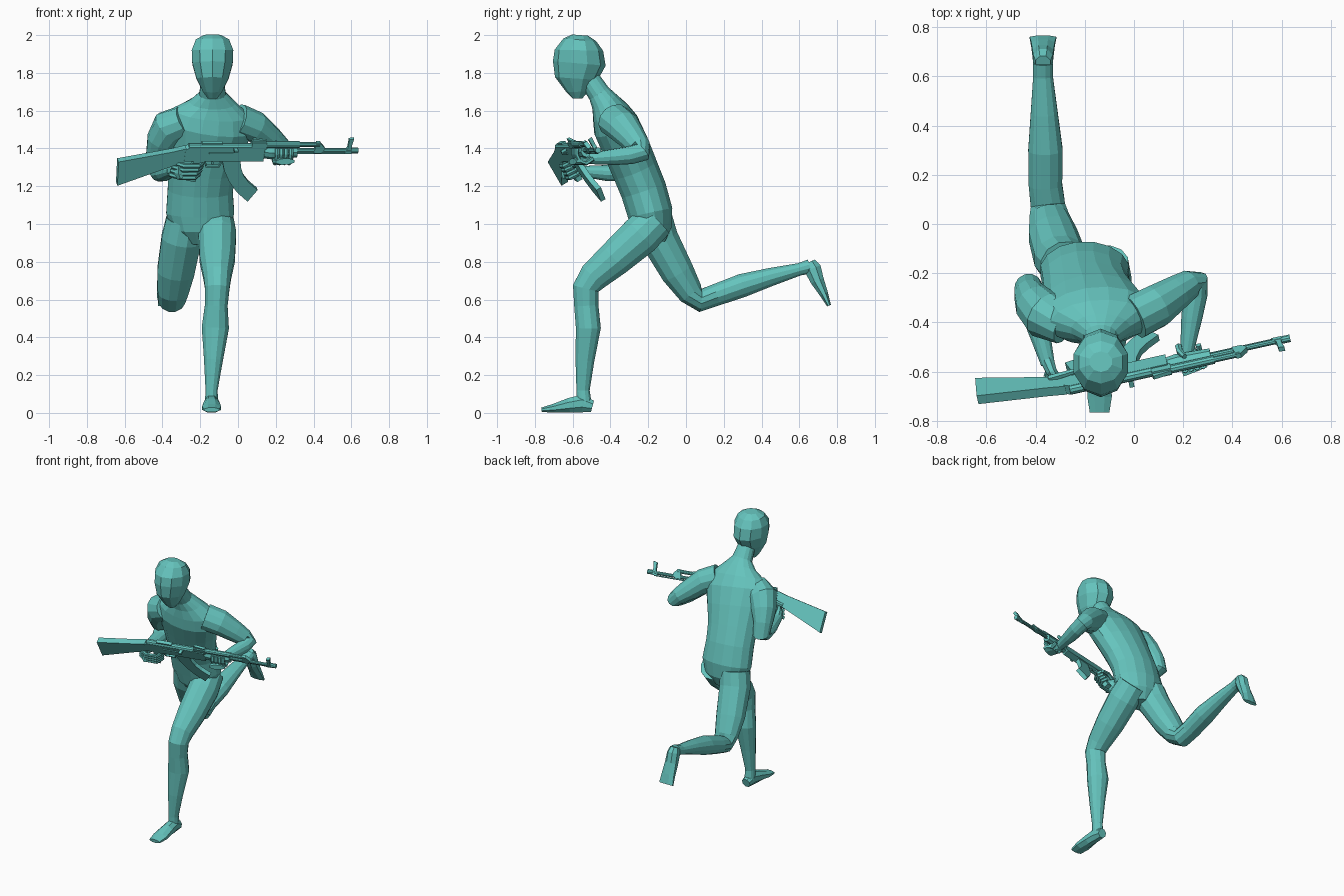
import bpy, bmesh, math
from mathutils import Vector, Matrix

TEAL = bpy.data.materials.new("teal")
TEAL.diffuse_color = (0.13, 0.55, 0.51, 1)

# Rifle frame: x along the barrel, z up, rolled so its underside tips to the body
RIFLE = (Matrix.Translation((0, -0.605, 1.39)) @ Matrix.Rotation(math.radians(12.5), 4, 'Z')
         @ Matrix.Rotation(math.radians(30), 4, 'X'))
WORLD = Matrix.Identity(4)


def finish(name, bm, matrix=WORLD):
    bmesh.ops.recalc_face_normals(bm, faces=bm.faces)
    bm.transform(matrix)
    me = bpy.data.meshes.new(name)
    bm.to_mesh(me)
    bm.free()
    me.materials.append(TEAL)
    ob = bpy.data.objects.new(name, me)
    bpy.context.collection.objects.link(ob)
    return ob


def loft(name, sections, n=12, side=(1, 0, 0), matrix=WORLD):
    """Skin oval rings (x, y, z, half width, half depth) along a path."""
    bm = bmesh.new()
    pts = [Vector(s[:3]) for s in sections]
    rings, grow = [], 1 / math.cos(math.pi / n)
    for i, s in enumerate(sections):
        t = (pts[min(i + 1, len(pts) - 1)] - pts[max(i - 1, 0)]).normalized()
        u = Vector(side)
        u = (u - t * u.dot(t)).normalized()
        v = t.cross(u)
        ring = []
        for k in range(n):
            a = math.tau * (k + 0.5) / n
            ring.append(bm.verts.new(pts[i] + grow * (u * s[3] * math.cos(a) + v * s[4] * math.sin(a))))
        rings.append(ring)
    for a, b in zip(rings, rings[1:]):
        for k in range(n):
            j = (k + 1) % n
            bm.faces.new((a[k], a[j], b[j], b[k]))
    bm.faces.new(rings[0])
    bm.faces.new(rings[-1])
    return finish(name, bm, matrix)


def plate(name, outline, half, y=0):
    """Extrude a side-view outline across the rifle."""
    bm = bmesh.new()
    a = [bm.verts.new((px, y - half, pz)) for px, pz in outline]
    b = [bm.verts.new((px, y + half, pz)) for px, pz in outline]
    bm.faces.new(a)
    bm.faces.new(b)
    for k in range(len(a)):
        j = (k + 1) % len(a)
        bm.faces.new((a[k], a[j], b[j], b[k]))
    return finish(name, bm, RIFLE)


def box(name, x0, x1, z0, z1, half, y=0):
    return plate(name, [(x0, z0), (x1, z0), (x1, z1), (x0, z1)], half, y)


def tube(name, x0, x1, z, r, n=10):
    return loft(name, [(x0, 0, z, r, r), (x1, 0, z, r, r)], n, (0, 1, 0), RIFLE)


# Torso and neck
loft("torso", [
    (-0.20, -0.17, 0.90, 0.07, 0.06), (-0.20, -0.18, 0.97, 0.15, 0.105),
    (-0.20, -0.19, 1.06, 0.18, 0.12), (-0.20, -0.225, 1.18, 0.172, 0.122),
    (-0.19, -0.27, 1.29, 0.178, 0.123), (-0.17, -0.32, 1.41, 0.20, 0.125),
    (-0.15, -0.37, 1.52, 0.225, 0.123), (-0.14, -0.40, 1.59, 0.20, 0.10),
    (-0.135, -0.43, 1.645, 0.12, 0.075), (-0.135, -0.46, 1.69, 0.07, 0.06),
    (-0.135, -0.52, 1.78, 0.055, 0.055)], 16)

# Faceted head
loft("head", [
    (-0.135, -0.575, 1.665, 0.025, 0.025), (-0.135, -0.575, 1.70, 0.05, 0.055),
    (-0.135, -0.58, 1.77, 0.085, 0.108), (-0.135, -0.565, 1.85, 0.107, 0.133),
    (-0.135, -0.567, 1.92, 0.11, 0.122), (-0.135, -0.562, 1.975, 0.088, 0.083),
    (-0.135, -0.56, 2.0, 0.045, 0.04)], 10)

# Front (left) leg and foot
loft("front_leg", [
    (-0.12, -0.16, 1.02, 0.095, 0.10), (-0.11, -0.24, 0.94, 0.10, 0.107),
    (-0.11, -0.38, 0.815, 0.093, 0.094), (-0.11, -0.49, 0.72, 0.073, 0.08),
    (-0.11, -0.53, 0.66, 0.065, 0.07), (-0.115, -0.528, 0.57, 0.06, 0.064),
    (-0.12, -0.517, 0.45, 0.072, 0.066), (-0.13, -0.535, 0.28, 0.05, 0.05),
    (-0.14, -0.545, 0.12, 0.032, 0.035), (-0.14, -0.54, 0.05, 0.035, 0.04)])
loft("front_foot", [
    (-0.14, -0.495, 0.035, 0.03, 0.03), (-0.14, -0.55, 0.05, 0.036, 0.047),
    (-0.14, -0.62, 0.04, 0.043, 0.038), (-0.14, -0.70, 0.025, 0.05, 0.023),
    (-0.14, -0.765, 0.016, 0.04, 0.012)], 8)

# Trailing (right) leg and foot
loft("back_leg", [
    (-0.28, -0.17, 1.02, 0.10, 0.10), (-0.30, -0.14, 0.92, 0.105, 0.10),
    (-0.33, -0.045, 0.745, 0.098, 0.088), (-0.345, 0.025, 0.635, 0.08, 0.068),
    (-0.35, 0.075, 0.595, 0.07, 0.06), (-0.36, 0.16, 0.625, 0.068, 0.058),
    (-0.36, 0.30, 0.675, 0.07, 0.062), (-0.365, 0.45, 0.72, 0.055, 0.048),
    (-0.37, 0.60, 0.76, 0.04, 0.033), (-0.37, 0.655, 0.775, 0.04, 0.038)])
loft("back_foot", [
    (-0.37, 0.655, 0.80, 0.03, 0.03), (-0.37, 0.67, 0.765, 0.04, 0.045),
    (-0.37, 0.695, 0.70, 0.043, 0.036), (-0.37, 0.73, 0.63, 0.048, 0.023),
    (-0.37, 0.757, 0.568, 0.054, 0.011)], 8)

# Arms, each bent at the elbow
loft("right_arm", [
    (-0.28, -0.41, 1.55, 0.08, 0.08), (-0.36, -0.37, 1.51, 0.098, 0.095),
    (-0.40, -0.33, 1.44, 0.083, 0.085), (-0.425, -0.285, 1.36, 0.062, 0.066),
    (-0.43, -0.255, 1.30, 0.055, 0.055), (-0.41, -0.32, 1.27, 0.053, 0.045),
    (-0.39, -0.42, 1.27, 0.046, 0.042), (-0.35, -0.57, 1.28, 0.028, 0.026)])
loft("left_arm", [
    (0.0, -0.38, 1.55, 0.085, 0.09), (0.09, -0.335, 1.515, 0.08, 0.088),
    (0.17, -0.28, 1.45, 0.068, 0.07), (0.225, -0.245, 1.405, 0.055, 0.058),
    (0.25, -0.235, 1.38, 0.05, 0.052), (0.25, -0.29, 1.365, 0.048, 0.045),
    (0.235, -0.38, 1.355, 0.043, 0.04), (0.215, -0.52, 1.345, 0.028, 0.025)],
    side=(-0.7, 0.2, -0.73))

# Palms
loft("right_palm", [
    (-0.355, -0.55, 1.28, 0.028, 0.026), (-0.335, -0.60, 1.285, 0.022, 0.043),
    (-0.30, -0.65, 1.285, 0.018, 0.043)], 8)
loft("left_palm", [
    (0.215, -0.51, 1.345, 0.03, 0.025), (0.23, -0.55, 1.335, 0.05, 0.022),
    (0.25, -0.60, 1.33, 0.052, 0.016)], 8)

# Fingers wrapped round the grip and the handguard
for k in range(4):
    z = -0.075 - 0.024 * k
    a = -0.005 * k
    path = [(-0.34, 0.0), (-0.29, -0.036), (-0.21, -0.036), (-0.18, 0.0), (-0.20, 0.03)]
    loft(f"right_finger_{k + 1}", [(x + a, y, z, 0.011, 0.01) for x, y in path],
         6, (0, 0, 1), RIFLE)
    path = [(0.025, -0.065), (-0.02, -0.068), (-0.045, -0.04), (-0.042, 0.0), (-0.025, 0.025)]
    loft(f"left_finger_{k + 1}", [(0.205 + 0.025 * k, y, zz, 0.011, 0.01) for y, zz in path],
         6, (1, 0, 0), RIFLE)
loft("right_thumb", [(-0.34, 0.02, -0.07, 0.013, 0.013), (-0.28, 0.035, -0.05, 0.012, 0.012),
                     (-0.22, 0.035, -0.06, 0.009, 0.009)], 6, (0, 0, 1), RIFLE)
loft("left_thumb", [(0.20, 0.04, -0.06, 0.013, 0.013), (0.20, 0.045, -0.01, 0.012, 0.012),
                    (0.215, 0.04, 0.03, 0.009, 0.009)], 6, (1, 0, 0), RIFLE)

# Rifle: stock, receiver, grip and magazine
plate("stock", [(-0.645, -0.06), (-0.635, -0.205), (-0.42, -0.115), (-0.285, -0.06),
                (-0.285, 0.02), (-0.36, 0.0)], 0.02)
plate("receiver", [(-0.29, -0.055), (0.14, -0.055), (0.14, 0.025), (-0.27, 0.025), (-0.29, 0.01)], 0.021)
tube("receiver_cover", -0.27, 0.07, 0.022, 0.02)
box("cover_rib", -0.20, -0.09, 0.035, 0.05, 0.012)
box("bolt_handle", -0.03, -0.01, 0.012, 0.026, 0.02, -0.03)
box("selector_lever", -0.16, -0.03, -0.012, 0.0, 0.003, -0.023)
plate("pistol_grip", [(-0.235, -0.05), (-0.175, -0.05), (-0.215, -0.185), (-0.265, -0.175)], 0.016)
plate("trigger", [(-0.145, -0.05), (-0.13, -0.05), (-0.125, -0.085), (-0.135, -0.085)], 0.004)
plate("trigger_guard", [(-0.18, -0.05), (-0.165, -0.10), (-0.09, -0.10), (-0.075, -0.05),
                        (-0.083, -0.05), (-0.096, -0.092), (-0.16, -0.092), (-0.172, -0.05)], 0.008)
plate("magazine", [(-0.083, -0.05), (-0.063, -0.12), (-0.03, -0.185), (0.02, -0.25), (0.083, -0.306),
                   (0.13, -0.235), (0.078, -0.19), (0.046, -0.15), (0.025, -0.10), (0.016, -0.05)], 0.014)

# Rifle: handguard, barrel and sights
box("rear_sight_block", 0.07, 0.15, 0.015, 0.055, 0.016)
plate("rear_sight", [(0.07, 0.055), (0.15, 0.055), (0.15, 0.062), (0.075, 0.075)], 0.008)
loft("handguard", [(0.14, 0, -0.012, 0.024, 0.03), (0.18, 0, -0.014, 0.028, 0.034),
                   (0.32, 0, -0.01, 0.023, 0.027)], 8, (0, 1, 0), RIFLE)
tube("upper_handguard", 0.15, 0.33, 0.036, 0.017)
tube("gas_tube", 0.33, 0.44, 0.036, 0.012)
plate("gas_block", [(0.41, -0.014), (0.45, -0.014), (0.47, 0.015), (0.44, 0.05), (0.42, 0.05)], 0.011)
tube("barrel", 0.13, 0.645, 0.0, 0.011)
tube("cleaning_rod", 0.32, 0.60, -0.018, 0.004, 6)
tube("muzzle_nut", 0.615, 0.65, 0.0, 0.015)
plate("front_sight", [(0.575, -0.016), (0.615, -0.016), (0.612, 0.03), (0.62, 0.075),
                      (0.595, 0.07), (0.592, 0.02)], 0.01)
